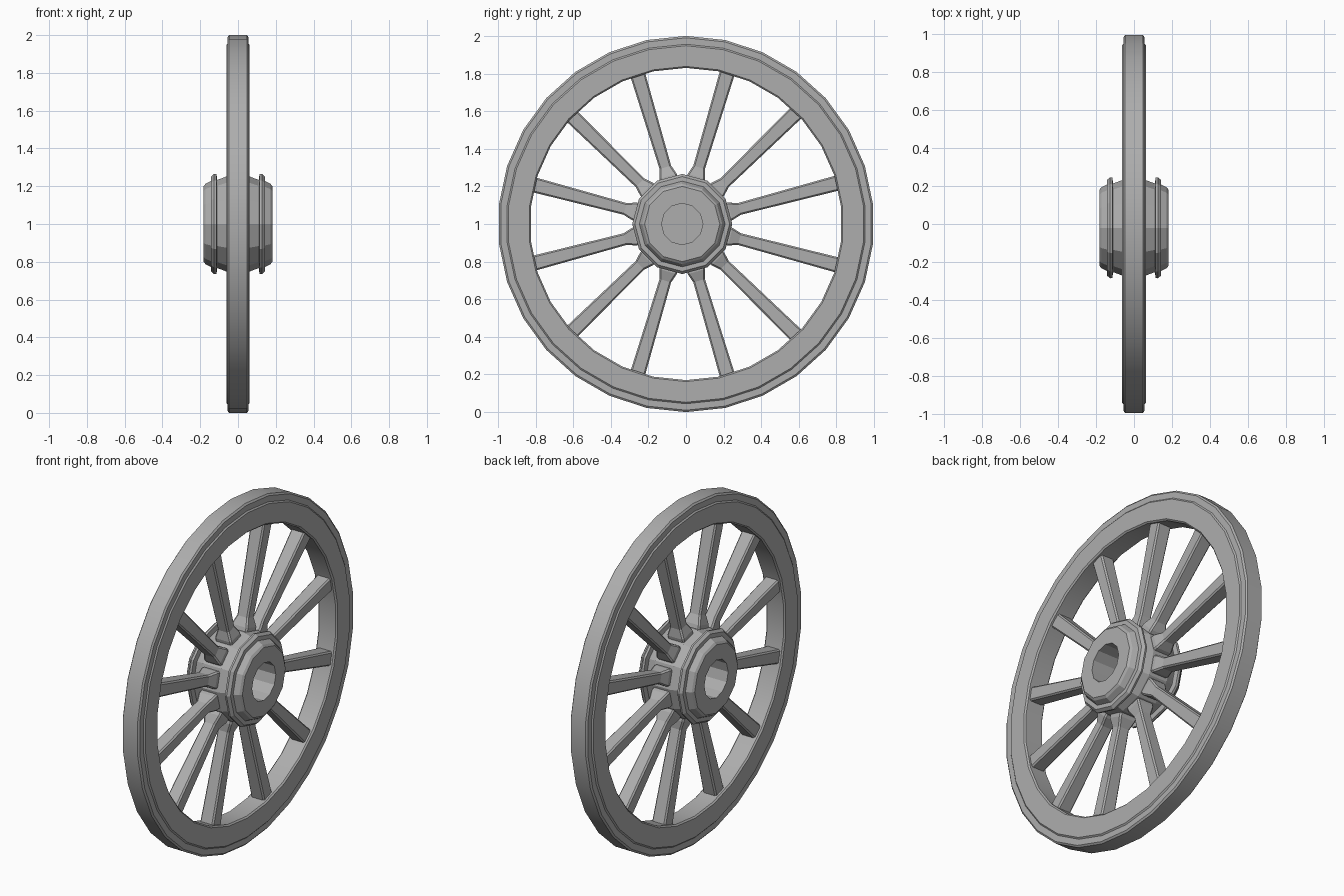
import bpy, bmesh, math
from mathutils import Matrix, Vector

cube = bpy.data.objects.get("Cube")
if cube:
    bpy.data.objects.remove(cube, do_unlink=True)

# Single flat grey
grey = bpy.data.materials.new("weathered grey")
grey.use_nodes = True
colour = (0.42, 0.42, 0.42, 1)
grey.diffuse_color = colour
grey.node_tree.nodes["Principled BSDF"].inputs["Base Color"].default_value = colour

HUB_Y = -0.02


def finish(name, bm, centre, smooth=None):
    bmesh.ops.remove_doubles(bm, verts=bm.verts, dist=1e-5)
    bmesh.ops.recalc_face_normals(bm, faces=bm.faces)
    mesh = bpy.data.meshes.new(name)
    bm.to_mesh(mesh)
    bm.free()
    mesh.materials.append(grey)
    obj = bpy.data.objects.new(name, mesh)
    obj.location = centre
    bpy.context.collection.objects.link(obj)
    if smooth:
        bpy.ops.object.select_all(action="DESELECT")
        obj.select_set(True)
        bpy.context.view_layer.objects.active = obj
        bpy.ops.object.shade_smooth_by_angle(angle=math.radians(smooth))
    return obj


def lathe(name, profile, sides, centre, closed=True, smooth=None):
    """Spin (x, radius) points around the axle, with a corner at the top."""
    bm = bmesh.new()
    rings = []
    for i in range(sides):
        a = math.tau * i / sides
        rings.append([bm.verts.new((x, r * math.sin(a), r * math.cos(a)))
                      for x, r in profile])
    count = len(profile)
    for i in range(sides):
        a, b = rings[i], rings[(i + 1) % sides]
        for j in range(count if closed else count - 1):
            k = (j + 1) % count
            bm.faces.new((a[j], a[k], b[k], b[j]))
    return finish(name, bm, centre, smooth)


def mirrored(half):
    """Complete a profile that runs from the outer end to the middle."""
    return half + [(-x, r) for x, r in reversed(half)]


# Rim and the narrower tyre around it
lathe("rim", mirrored([(0.054, 0.83), (0.062, 0.838), (0.062, 0.948), (0.054, 0.957)]),
      30, (0, 0, 1), smooth=25)
lathe("tyre", mirrored([(0.055, 0.94), (0.055, 0.99), (0.047, 1.0)]),
      30, (0, 0, 1), smooth=25)

# Hub with a blind axle hole at each end
hub_half = [(0.03, 0), (0.03, 0.11), (0.182, 0.11), (0.182, 0.2), (0.172, 0.213),
            (0.138, 0.23), (0.105, 0.235), (0.06, 0.252)]
lathe("hub", mirrored(hub_half), 12, (0, HUB_Y, 1), closed=False)

# Thin flared bands on both ends of the hub
for side, label in ((1, "left"), (-1, "right")):
    band = [(0.108, 0.22), (0.114, 0.264), (0.126, 0.266), (0.142, 0.252), (0.142, 0.22)]
    lathe("hub_band_" + label, [(side * x, r) for x, r in band], 12, (0, HUB_Y, 1))

# Tapered spokes with flared feet: radius, half width, half depth
sections = [(0.2, 0.05, 0.055), (0.265, 0.048, 0.053), (0.315, 0.032, 0.036),
            (0.87, 0.041, 0.044)]
quarter = (14.8, 44.3, 73.4)
angles = list(quarter) + [180 - a for a in reversed(quarter)]
angles += [a + 180 for a in angles]


def spoke(number, degrees):
    bm = bmesh.new()
    loops = []
    for r, w, d in sections:
        loops.append([bm.verts.new((sx * d, r, sz * w))
                      for sx, sz in ((1, 1), (-1, 1), (-1, -1), (1, -1))])
    for a, b in zip(loops, loops[1:]):
        for i in range(4):
            k = (i + 1) % 4
            bm.faces.new((a[i], a[k], b[k], b[i]))
    bm.faces.new(loops[0])
    bm.faces.new(loops[-1])
    # Soften the long edges
    long_edges = [e for e in bm.edges
                  if abs(e.verts[0].co.y - e.verts[1].co.y) > 0.01]
    bmesh.ops.bevel(bm, geom=long_edges, offset=0.008, segments=1, affect="EDGES")
    bmesh.ops.transform(bm, verts=bm.verts,
                        matrix=Matrix.Rotation(math.radians(degrees), 4, "X"))
    finish("spoke_%02d" % number, bm, Vector((0, HUB_Y, 1)))


for n, angle in enumerate(angles, 1):
    spoke(n, angle)
